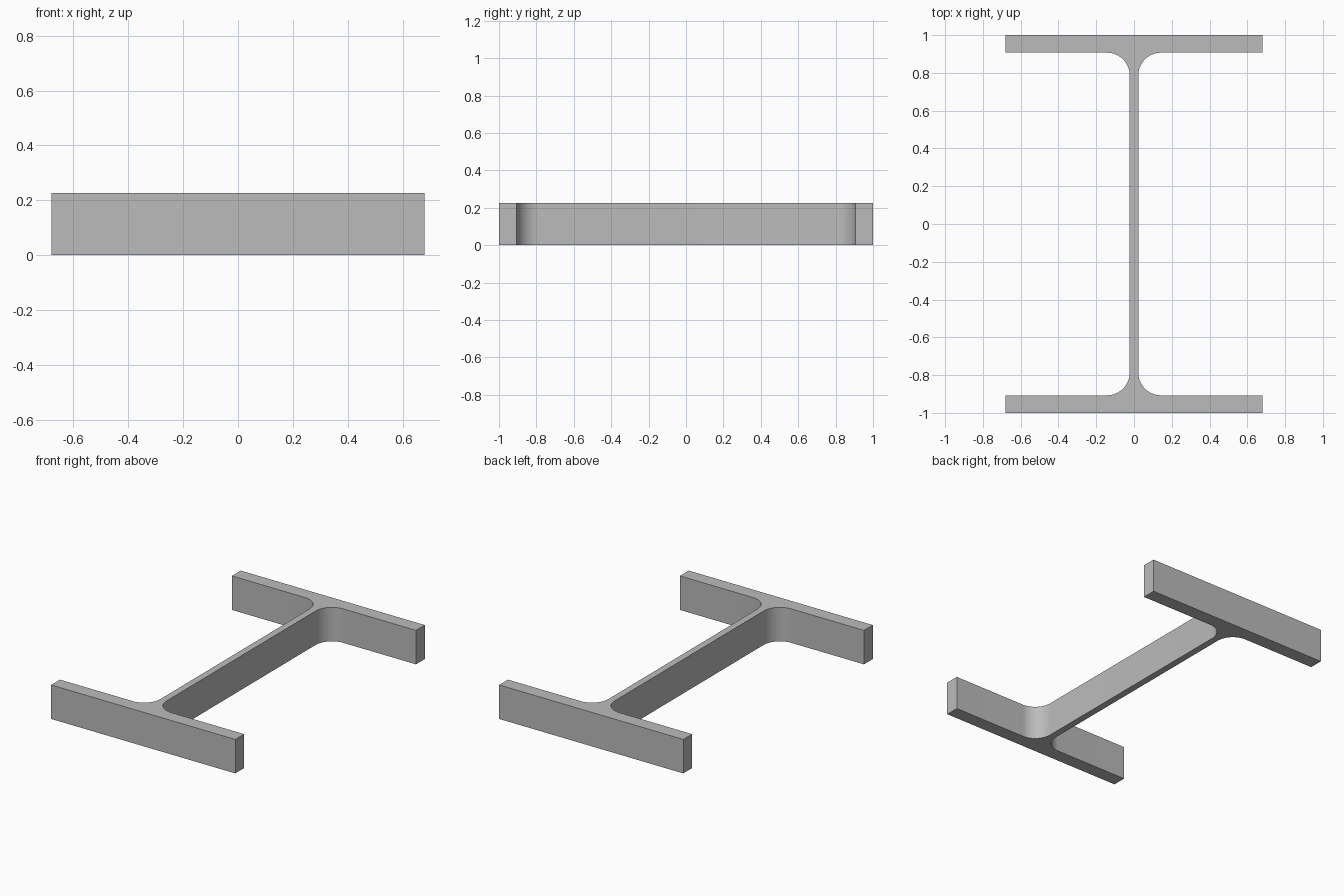
import bpy
import bmesh
from math import sin, cos, pi, radians

cube = bpy.data.objects.get("Cube")
if cube:
    bpy.data.objects.remove(cube, do_unlink=True)

HALF_WIDTH, HALF_DEPTH, HEIGHT = 0.68, 1.0, 0.227
FLANGE_INNER, HALF_WEB, FILLET = 0.907, 0.023, 0.12
STEPS = 16

steel = bpy.data.materials.new("steel grey")
steel.use_nodes = True
grey = (0.5, 0.5, 0.5, 1)
steel.diffuse_color = grey
steel.node_tree.nodes["Principled BSDF"].inputs["Base Color"].default_value = grey

# One quarter of the section: flange end, then the fillet into the web
quarter = [(HALF_WIDTH, HALF_DEPTH), (HALF_WIDTH, FLANGE_INNER)]
for i in range(STEPS + 1):
    a = pi / 2 * (1 + i / STEPS)
    quarter.append((HALF_WEB + FILLET + FILLET * cos(a),
                    FLANGE_INNER - FILLET + FILLET * sin(a)))

# Mirror the quarter into the full closed outline
right = quarter + [(x, -y) for x, y in reversed(quarter)]
outline = right + [(-x, y) for x, y in reversed(right)]

# Extrude the section upwards
bm = bmesh.new()
base = bm.faces.new([bm.verts.new((x, y, 0)) for x, y in outline])
top = bmesh.ops.extrude_face_region(bm, geom=[base], use_keep_orig=True)["geom"]
bmesh.ops.translate(bm, vec=(0, 0, HEIGHT),
                    verts=[v for v in top if isinstance(v, bmesh.types.BMVert)])
bmesh.ops.recalc_face_normals(bm, faces=bm.faces)

mesh = bpy.data.meshes.new("i_beam")
bm.to_mesh(mesh)
bm.free()
mesh.materials.append(steel)
beam = bpy.data.objects.new("i_beam", mesh)
bpy.context.collection.objects.link(beam)

# Smooth fillets, crisp edges
bpy.ops.object.select_all(action="DESELECT")
beam.select_set(True)
bpy.context.view_layer.objects.active = beam
bpy.ops.object.shade_smooth_by_angle(angle=radians(30))
